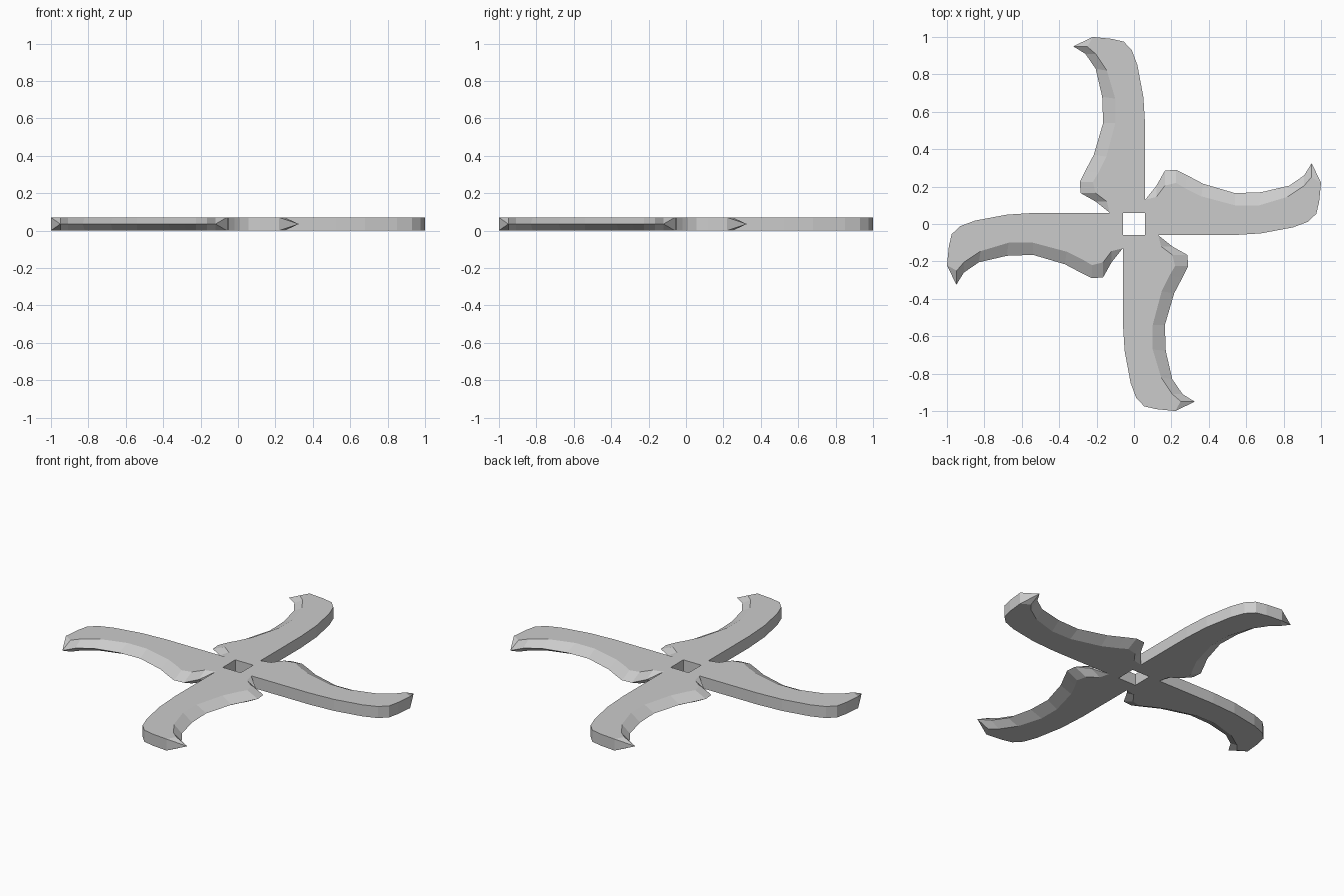
import bpy, bmesh
from mathutils import Matrix, Vector

if "Cube" in bpy.data.objects:
    bpy.data.objects.remove(bpy.data.objects["Cube"])

H = 0.07   # thickness
R = 0.06   # half width of the square hole
K = 0.13   # where one arm's root ends on its neighbour

# Blunt back of one arm, pointing along +x, from the root to the tip
back = [(K, -R), (0.52, -0.06), (0.68, -0.05), (0.85, -0.018), (0.93, 0.012),
        (0.975, 0.055), (0.99, 0.12), (1.0, 0.22)]
# Sharp edge at mid height, and the top/bottom bevel line inset from it
edge = [(0.95, 0.325), (0.91, 0.26), (0.83, 0.205), (0.68, 0.17), (0.54, 0.165),
        (0.37, 0.215), (0.285, 0.26), (0.225, 0.29), (0.165, 0.285), (0.12, 0.205)]
inset = [(0.948, 0.25), (0.91, 0.205), (0.82, 0.145), (0.67, 0.10), (0.54, 0.10),
         (0.36, 0.148), (0.275, 0.19), (0.225, 0.22), (0.165, 0.205), (0.12, 0.145)]
root = (R, K)


def add_arm(bm, turn):
    def ring(pts, z):
        return [bm.verts.new(turn @ Vector((x, y, z))) for x, y in pts]

    outline = [(R, -R)] + back + inset + [root, (R, R)]
    lo, hi = ring(outline, 0), ring(outline, H)
    bm.faces.new(hi)
    bm.faces.new(lo[::-1])
    # back wall and one wall of the hole
    n = len(back)
    for i, j in [(i, i + 1) for i in range(1, n)] + [(len(outline) - 1, 0)]:
        bm.faces.new((lo[i], lo[j], hi[j], hi[i]))
    # double bevelled cutting edge
    mid = ring(edge, H / 2)
    first = n + 1
    for i in range(len(edge) - 1):
        a, b = first + i, first + i + 1
        bm.faces.new((hi[b], hi[a], mid[i], mid[i + 1]))
        bm.faces.new((lo[a], lo[b], mid[i + 1], mid[i]))
    # hooked tip
    bm.faces.new((hi[n], lo[n], mid[0]))
    bm.faces.new((hi[first], hi[n], mid[0]))
    bm.faces.new((lo[n], lo[first], mid[0]))
    # closing faces where the edge runs into the next arm
    e = first + len(edge)
    bm.faces.new((hi[e], hi[e - 1], mid[-1]))
    bm.faces.new((lo[e - 1], lo[e], mid[-1]))
    bm.faces.new((lo[e], hi[e], mid[-1]))


# Four arms in a pinwheel around the square hole
bm = bmesh.new()
for k in range(4):
    add_arm(bm, Matrix.Rotation(k * 1.5707963, 3, 'Z'))
bmesh.ops.remove_doubles(bm, verts=bm.verts, dist=0.0005)
bmesh.ops.recalc_face_normals(bm, faces=bm.faces)
mesh = bpy.data.meshes.new("throwing_blade")
bm.to_mesh(mesh)
bm.free()
bpy.context.collection.objects.link(bpy.data.objects.new("throwing_blade", mesh))
